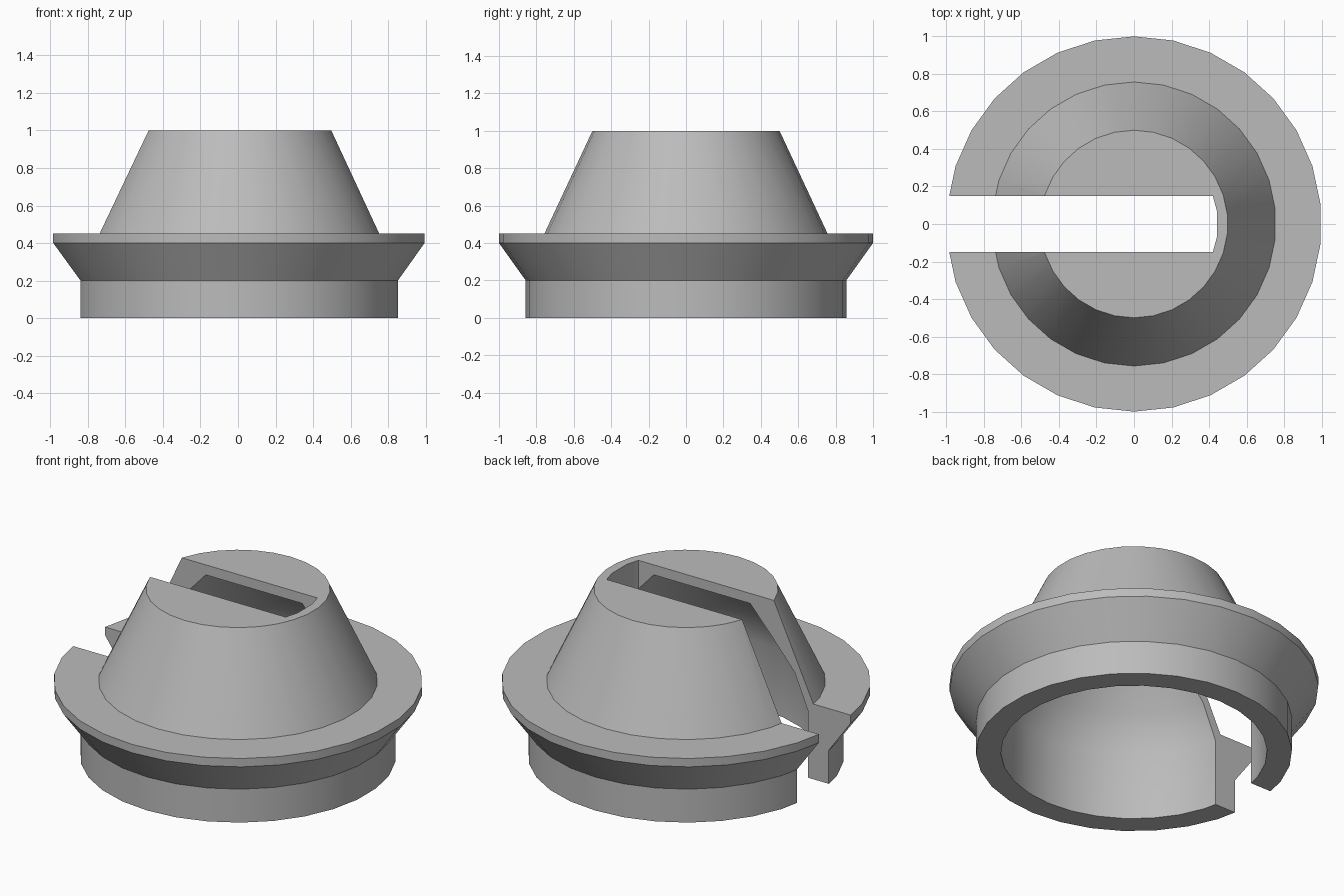
import bpy, bmesh, math
from mathutils import Vector

if "Cube" in bpy.data.objects:
    bpy.data.objects.remove(bpy.data.objects["Cube"])

grey = bpy.data.materials.new("plain grey")
grey.diffuse_color = (0.5, 0.5, 0.5, 1)
grey.use_nodes = True
grey.node_tree.nodes["Principled BSDF"].inputs["Base Color"].default_value = grey.diffuse_color


def finish(name, bm):
    bmesh.ops.remove_doubles(bm, verts=bm.verts, dist=1e-5)
    bmesh.ops.recalc_face_normals(bm, faces=bm.faces)
    mesh = bpy.data.meshes.new(name)
    bm.to_mesh(mesh)
    bm.free()
    mesh.materials.append(grey)
    obj = bpy.data.objects.new(name, mesh)
    bpy.context.collection.objects.link(obj)
    return obj


# Hollow cap: outer and inner wall profile (radius, height) turned about z
profile = [(0, 1), (0.5, 1), (0.757, 0.45), (1, 0.45), (1, 0.4), (0.857, 0.2), (0.857, 0),
           (0.722, 0), (0.722, 0.4), (0.636, 0.605), (0.354, 0.94), (0, 0.94)]
bm = bmesh.new()
verts = [bm.verts.new((0, r, z)) for r, z in profile]
edges = [bm.edges.new(pair) for pair in zip(verts, verts[1:])]
bmesh.ops.spin(bm, geom=verts + edges, cent=(0, 0, 0), axis=(0, 0, 1),
               angle=math.tau, steps=30)
cap = finish("slotted_cap", bm)

# Slot cutter: open at -x, shallow rounded end at +x
outline = [(-1.2, -0.15), (0.42, -0.15), (0.442, -0.07), (0.442, 0.07), (0.42, 0.15), (-1.2, 0.15)]
bm = bmesh.new()
face = bm.faces.new([bm.verts.new((x, y, -0.2)) for x, y in outline])
top = bmesh.ops.extrude_face_region(bm, geom=[face])["geom"]
bmesh.ops.translate(bm, vec=Vector((0, 0, 1.4)),
                    verts=[v for v in top if isinstance(v, bmesh.types.BMVert)])
cutter = finish("slot_cutter", bm)
cutter.hide_render = True

# Cut the slot and smooth the round walls
mod = cap.modifiers.new("slot", 'BOOLEAN')
mod.operation = 'DIFFERENCE'
mod.solver = 'EXACT'
mod.object = cutter
bpy.context.view_layer.objects.active = cap
cap.select_set(True)
bpy.ops.object.modifier_apply(modifier=mod.name)
bpy.data.objects.remove(cutter)
bpy.ops.object.shade_smooth_by_angle(angle=math.radians(28))
